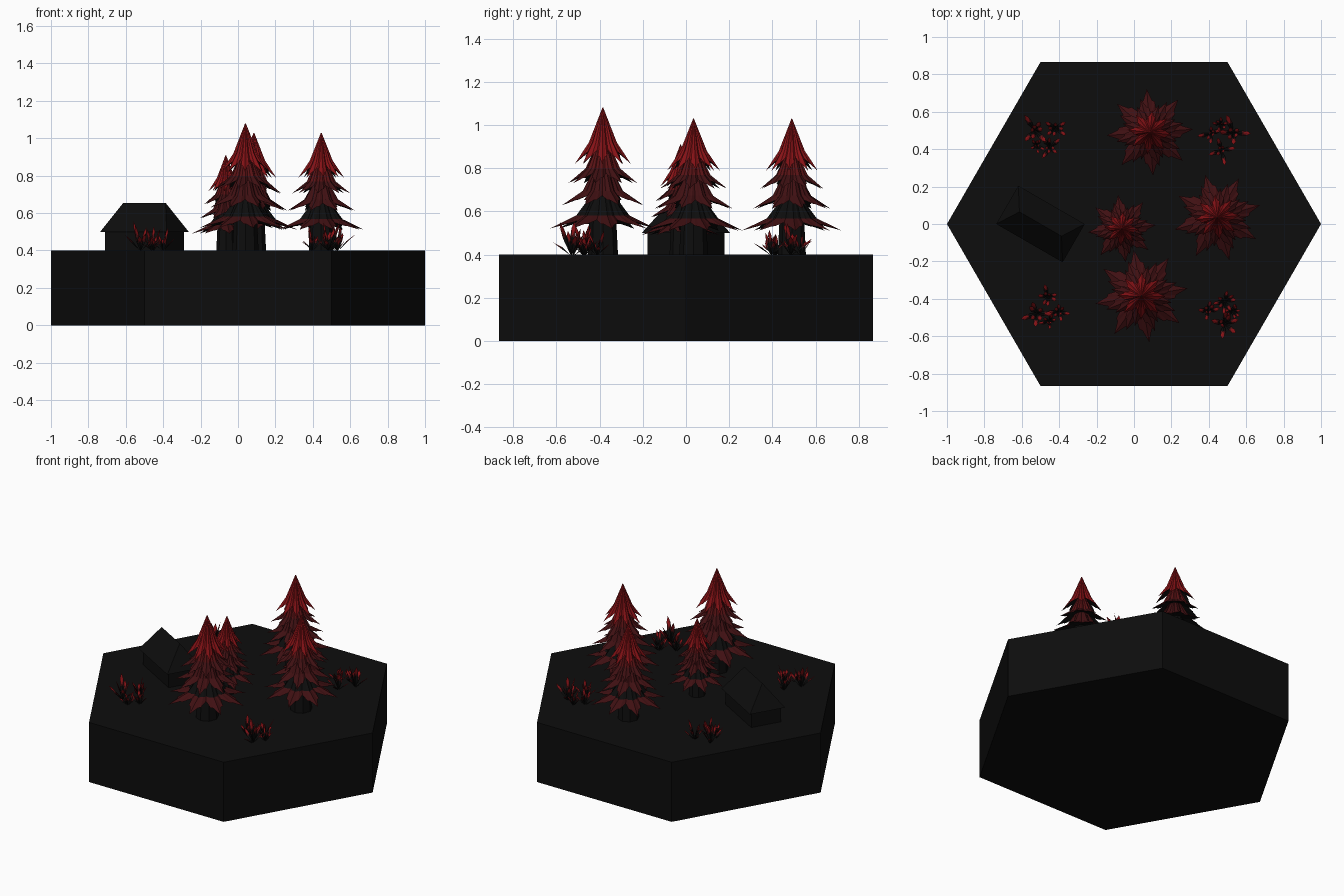
import bpy, bmesh, math, random
from mathutils import Vector, Matrix

random.seed(4)
if "Cube" in bpy.data.objects:
    bpy.data.objects.remove(bpy.data.objects["Cube"], do_unlink=True)


def material(name, r, g, b):
    m = bpy.data.materials.new(name)
    m.use_nodes = True
    m.diffuse_color = (r, g, b, 1)
    bsdf = m.node_tree.nodes["Principled BSDF"]
    bsdf.inputs["Base Color"].default_value = (r, g, b, 1)
    bsdf.inputs["Roughness"].default_value = 0.9
    return m


BLACK, DARK, MID, RED = range(4)
MATS = [material("charcoal", .004, .004, .004),
        material("dark red", .05, .005, .006),
        material("deep red", .1, .006, .007),
        material("bright red", .24, .006, .008)]
GROUND = 0.4


def finish(name, bm, loc=(0, 0, 0), turn=0.0):
    mesh = bpy.data.meshes.new(name)
    bm.to_mesh(mesh)
    bm.free()
    for m in MATS:
        mesh.materials.append(m)
    ob = bpy.data.objects.new(name, mesh)
    ob.location = loc
    ob.rotation_euler.z = turn
    bpy.context.collection.objects.link(ob)
    return ob


def bridge(bm, a, b, mat):
    n = len(a)
    for i in range(n):
        j = (i + 1) % n
        bm.faces.new((a[i], b[i], b[j], a[j])).material_index = mat


def prism(bm, sides, r1, r2, z1, z2):
    bmesh.ops.create_cone(bm, cap_ends=True, segments=sides, radius1=r1, radius2=r2,
                          depth=z2 - z1, matrix=Matrix.Translation((0, 0, (z1 + z2) / 2)))


# Hexagonal ground slab
bm = bmesh.new()
prism(bm, 6, 1, 1, 0, GROUND)
bmesh.ops.rotate(bm, verts=bm.verts, matrix=Matrix.Rotation(math.radians(30), 3, "Z"))
if max(v.co.x for v in bm.verts) < 0.95:
    bmesh.ops.rotate(bm, verts=bm.verts, matrix=Matrix.Rotation(math.radians(30), 3, "Z"))
finish("ground_slab", bm)

# Cabin: box walls with a hipped roof
bm = bmesh.new()
bmesh.ops.create_cube(bm, size=1, matrix=Matrix.Translation((0, 0, .05)) @ Matrix.Diagonal((.37, .2, .11, 1)))
finish("cabin_walls", bm, (-.5, 0, GROUND), math.radians(-30))
bm = bmesh.new()
eaves = [bm.verts.new((x * .205, y * .118, .1)) for x, y in ((-1, -1), (1, -1), (1, 1), (-1, 1))]
ridge = [bm.verts.new((x, 0, .255)) for x in (-.13, .13)]
for f in ((eaves[0], eaves[1], ridge[1], ridge[0]), (eaves[2], eaves[3], ridge[0], ridge[1]),
          (eaves[1], eaves[2], ridge[1]), (eaves[3], eaves[0], ridge[0]), eaves[::-1]):
    bm.faces.new(f)
finish("cabin_roof", bm, (-.5, 0, GROUND), math.radians(-30))

# One arm of a ragged branch skirt: (angle in degrees, reach)
ARM = ((0, 1), (8, .74), (13, .72), (22.5, .5), (32, .72), (37, .74))


def skirt(bm, top, top_r, tip_z, tip_r, twist, upper, lower):
    rings = [[], [], [], []]
    for arm in range(8):
        for deg, reach in ARM:
            a = math.radians(arm * 45 + deg) + twist
            d = Vector((math.cos(a), math.sin(a), 0))
            crease = 1 if deg == 0 else .9 if reach > .6 else .78
            drop = top - tip_z
            for ring, r, z in ((rings[0], top_r, top),
                               (rings[1], tip_r * .5 * crease, top - drop * .62),
                               (rings[2], tip_r * reach, top - drop * (.5 + .5 * reach)),
                               (rings[3], tip_r * .25, top - drop * .68)):
                ring.append(bm.verts.new(d * r + Vector((0, 0, z))))
    bridge(bm, rings[0], rings[1], upper)
    bridge(bm, rings[1], rings[2], lower)
    bridge(bm, rings[2], rings[3], BLACK)


# Tiers: top height, top radius, tip height, tip radius, upper and lower colour
TIERS = ((.28, .05, .12, .25, BLACK, DARK),
         (.40, .04, .23, .20, DARK, DARK),
         (.51, .03, .33, .165, MID, DARK),
         (.68, .002, .42, .13, RED, RED))


def tree(name, x, y, height, width):
    bm = bmesh.new()
    prism(bm, 8, .07, .055, 0, .3)
    turn = random.uniform(0, .7)
    for i, (top, top_r, tip_z, tip_r, upper, lower) in enumerate(TIERS):
        skirt(bm, top, top_r, tip_z, tip_r, turn + i * .2, upper, lower)
    bmesh.ops.scale(bm, vec=(width, width, height), verts=bm.verts)
    finish(name, bm, (x, y, GROUND))


tree("front_tree", .04, -.385, 1, 1)
tree("back_tree", .085, .49, .925, .93)
tree("left_tree", .445, .035, .925, .95)
tree("middle_tree", -.065, -.025, .75, .73)


def leaf(bm, root, angle, lean, length, width):
    # Folded pointed blade, dark at the root and red toward the tip
    out = Vector((math.cos(angle) * math.sin(lean), math.sin(angle) * math.sin(lean), math.cos(lean)))
    side = Vector((-math.sin(angle), math.cos(angle), 0)) * width
    fold = out.cross(side).normalized() * width * .5
    base = bm.verts.new(root)
    tip = bm.verts.new(root + out * length)
    mid = bm.verts.new(root + out * length * .55 + fold)
    for s in (-1, 1):
        edge = bm.verts.new(root + out * length * .5 + side * s)
        barb = bm.verts.new(root + out * length * .8 + side * s * .8)
        bm.faces.new((base, edge, mid)).material_index = BLACK
        bm.faces.new((mid, edge, barb)).material_index = DARK
        bm.faces.new((mid, barb, tip)).material_index = RED


def bush(name, x, y, turn):
    bm = bmesh.new()
    for cx, cy, size in ((.05, .04, .8), (-.06, .03, 1), (.02, -.06, .75), (-.05, -.05, .6)):
        root = Vector((cx, cy, -.005))
        for i in range(8):
            lean = random.uniform(.5, 1.0) if i % 2 else random.uniform(.1, .5)
            leaf(bm, root, i * math.tau / 8 + random.uniform(-.3, .3), lean,
                 size * random.uniform(.1, .175 if lean < .5 else .13), .014 * size)
    finish(name, bm, (x, y, GROUND), turn)


for name, x, y, turn in (("front_right_bush", -.46, -.45, .9), ("front_left_bush", .46, -.47, 2.4),
                         ("back_right_bush", -.47, .47, 0), ("back_left_bush", .47, .46, 4)):
    bush(name, x, y, turn)
